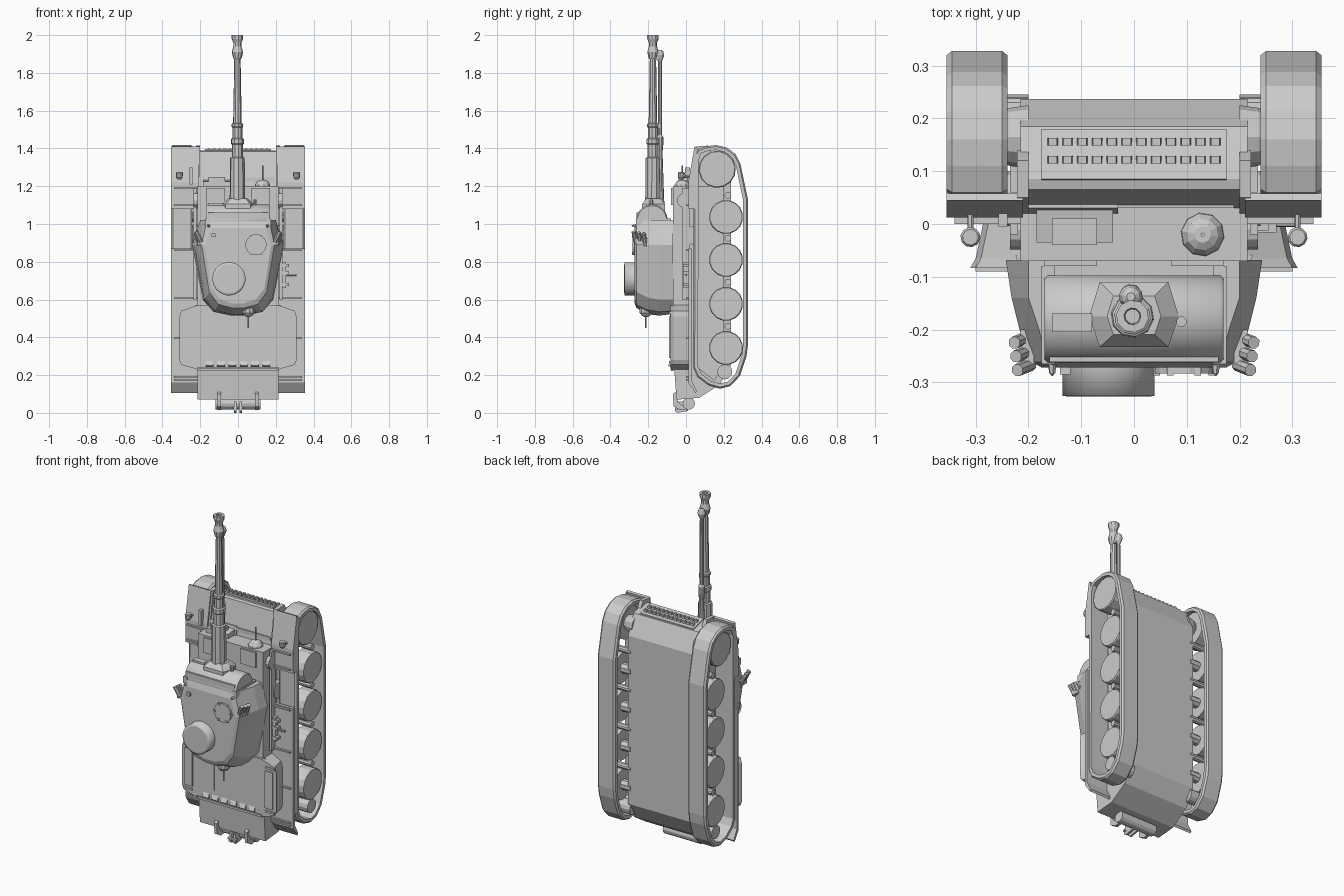
import bpy, bmesh, math
from mathutils import Vector


def mesh(name, verts, faces):
    me = bpy.data.meshes.new(name)
    me.from_pydata([tuple(v) for v in verts], [], faces)
    bm = bmesh.new()
    bm.from_mesh(me)
    bmesh.ops.recalc_face_normals(bm, faces=bm.faces)
    bm.to_mesh(me)
    bm.free()
    ob = bpy.data.objects.new(name, me)
    bpy.context.collection.objects.link(ob)
    return ob


def loft(name, rings, closed=False):
    n, m = len(rings[0]), len(rings)
    verts = [v for r in rings for v in r]
    faces = [(i*n+j, i*n+(j+1) % n, (i+1) % m*n+(j+1) % n, (i+1) % m*n+j)
             for i in range(m if closed else m-1) for j in range(n)]
    if not closed:
        faces += [tuple(range(n)), tuple(range((m-1)*n, m*n))]
    return mesh(name, verts, faces)


def prism(name, yz, x0, x1):
    return loft(name, [[(x, y, z) for y, z in yz] for x in (x0, x1)])


def box(name, x0, x1, y0, y1, z0, z1):
    return prism(name, [(y0, z0), (y1, z0), (y1, z1), (y0, z1)], x0, x1)


def lathe(name, origin, axis, prof, n=12, smooth=False):
    # profile of (distance along axis, radius)
    o, a = Vector(origin), Vector(axis).normalized()
    u = a.orthogonal().normalized()
    w = a.cross(u)
    ang = [2*math.pi*(k+.5)/n for k in range(n)]
    ob = loft(name, [[o + a*t + (u*math.cos(q) + w*math.sin(q))*r for q in ang] for t, r in prof])
    if smooth:
        for p in ob.data.polygons:
            p.use_smooth = len(p.vertices) == 4
    return ob


def rod(name, p, q, r, n=8):
    d = Vector(q) - Vector(p)
    return lathe(name, p, d, [(0, r), (d.length, r)], n)


def inset(pts, d):
    # mitred inward offset of a closed 2D outline
    out, n = [], len(pts)
    c = sum((Vector(p) for p in pts), Vector((0, 0))) / n
    for i in range(n):
        p = Vector(pts[i])
        e1, e2 = (p-Vector(pts[i-1])).normalized(), (Vector(pts[(i+1) % n])-p).normalized()
        n1, n2 = Vector((-e1.y, e1.x)), Vector((-e2.y, e2.x))
        if n1.dot(c-p) < 0:
            n1, n2 = -n1, -n2
        b = (n1+n2).normalized()
        out.append(p + b*d/max(b.dot(n1), .4))
    return out


# Hull
prism("hull", [(-.07, 1.2), (.03, 1.2), (.035, 1.24), (.065, 1.385), (.085, 1.39), (.185, 1.365), (.237, 1.25),
               (.237, .25), (.18, .15), (.07, .08), (-.05, .07), (-.062, .23), (-.07, .57)], -.215, .215)
box("glacis_rib", -.19, .19, .03, .045, 1.225, 1.245)
loft("engine_deck", [[(-w, y, .24), (w, y, .24), (w, y, .57), (-w, y, .57)] for y, w in ((-.06, .225), (-.083, .215))])
box("deck_rear_sill", -.21, .21, -.08, -.05, .222, .235)
for i in range(6):
    x = -.15 + i*.06
    prism("deck_vent", [(-.08, .24), (-.095, .25), (-.08, .28)], x-.02, x+.02)
for x in (-.1, 0, .1):
    box("deck_seam", x-.002, x+.002, -.085, -.08, .3, .56)

# Nose plate with spare track teeth
prism("nose_panel", [(.082, 1.38), (.085, 1.397), (.18, 1.373), (.18, 1.36)], -.175, .175)
for i in range(12):
    for y in (.122, .156):
        x = -.154 + i*.028
        z = 1.39 - (y-.085)*.25
        loft("nose_tooth", [[(x-w, y-.007, zz), (x+w, y-.007, zz), (x+w, y+.007, zz), (x-w, y+.007, zz)]
                            for zz, w in ((z-.01, .012), (z+.02, .008))])

# Driver visor, machine-gun dome
prism("visor_frame", [(-.035, 1.19), (-.035, 1.225), (.035, 1.235), (.035, 1.19)], -.185, -.04)
box("visor_flap", -.155, -.07, -.04, .01, 1.22, 1.25)
prism("visor_hood", [(.02, 1.2), (.037, 1.2), (.037, 1.25), (.03, 1.25)], -.2, -.03)
lathe("gun_dome", (.13, -.02, 1.195), (0, 0, 1), [(0, .042), (.015, .04), (.03, .03), (.038, .016)], 10)
rod("hull_gun", (.13, -.02, 1.22), (.13, -.02, 1.31), .004, 6)
box("driver_hatch", -.17, -.07, -.08, -.065, 1.1, 1.19)
box("gunner_hatch", .07, .17, -.08, -.065, 1.1, 1.19)

# Rear muffler and tow hooks
rod("exhaust_muffler", (-.12, .015, .05), (.12, .015, .05), .033, 12)
for x in (-.1, .1):
    prism("tow_bracket", [(-.055, .11), (-.07, .1), (-.065, .035), (-.03, .015), (.01, .02), (.01, .04),
                          (-.02, .04), (-.045, .06), (-.045, .11)], x-.009, x+.009)
for x in (-.014, .014):
    prism("tow_pintle", [(-.05, .06), (-.06, .01), (-.045, 0), (.01, .01), (.01, .06)], x-.006, x+.006)
rod("tow_pin", (-.03, -.05, .025), (.03, -.05, .025), .008)

track = [(.11, 1.412), (.06, 1.395), (.04, 1.34), (.038, .24), (.06, .19), (.12, .145), (.18, .128), (.235, .142),
         (.285, .195), (.32, .3), (.328, .36), (.328, 1.13), (.288, 1.32), (.262, 1.37), (.215, 1.405), (.16, 1.418)]

for s in (-1, 1):
    # Track belt with bevelled edges
    rings = [(.24, 0.008), (.25, 0), (.345, 0), (.355, .008), (.355, .026), (.24, .026)]
    loft("track", [[(s*x, p[0], p[1]) for p in inset(track, d)] for x, d in rings], True)
    # Running gear
    for z in (1.037, .81, .577, .344):
        lathe("road_wheel", (s*.265, .212, z), (s, 0, 0), [(0, .09), (.072, .09), (.078, .086)], 16)
        rod("wheel_axle", (s*.2, .212, z), (s*.27, .212, z), .03)
        rod("return_roller", (s*.2, .222, z+.115), (s*.335, .222, z+.115), .018, 10)
    lathe("front_wheel", (s*.265, .165, 1.29), (s, 0, 0), [(0, .099), (.075, .099), (.08, .094)], 14)
    lathe("front_hub", (s*.2, .165, 1.29), (s, 0, 0), [(0, .06), (.035, .055), (.07, .04)], 12)
    rod("rear_sprocket", (s*.2, .205, .217), (s*.34, .205, .217), .04, 12)
    prism("track_frame", [(.06, 1.2), (.06, .24), (.15, .17), (.2, .25), (.2, 1.2)], s*.21, s*.235)
    prism("nose_side_horn", [(.02, 1.2), (.05, 1.41), (.12, 1.415), (.14, 1.37), (.1, 1.2)], s*.2, s*.222)

    # Fenders in front and rear sections, with ribs
    prism("front_fender", [(.012, 1.08), (.012, 1.22), (.045, 1.41), (.058, 1.405), (.03, 1.22), (.03, 1.08)],
          s*.21, s*.355)
    prism("front_fender_side", [(.012, 1.08), (.012, 1.22), (.045, 1.41), (.06, 1.4), (.05, 1.08)], s*.35, s*.355)
    prism("rear_fender", [(.012, .87), (.012, .16), (.05, .105), (.058, .115), (.03, .17), (.03, .87)],
          s*.21, s*.355)
    for z in (.175, .19, .395, .61, .86, 1.1, 1.19):
        prism("fender_rib", [(.018, z-.004), (.0, z-.004), (.0, z+.004), (.018, z+.004)], s*.215, s*.34)
    box("fender_bar", s*.22, s*.235, -.02, .02, .6, 1.19)
    rod("side_hatch", (s*.21, -.0 + .048, .94), (s*.24, .048, .94), .052, 12)
    rod("side_port", (s*.21, -.01, 1.125), (s*.235, -.01, 1.125), .038, 12)

    # Flared air intakes beside the engine deck
    loft("air_intake", [[(s*.215, y, .23), (s*(w-.01), y, .255), (s*w, y, .28), (s*w, y, .51),
                         (s*(w-.01), y, .54), (s*.215, y, .57)] for y, w in ((.015, .283), (-.065, .3), (-.083, .31))])
    for z in (.27, .53):
        box("intake_strap", s*.24, s*.3, -.09, -.08, z-.006, z+.006)
    box("intake_lid", s*.238, s*.29, -.09, -.08, .29, .51)

    # Headlights
    lathe("headlight", (s*.31, -.025, 1.235), (0, 0, 1), [(0, .008), (.01, .017), (.035, .019), (.04, .015)], 10)
    rod("headlight_post", (s*.31, .03, 1.25), (s*.31, -.025, 1.25), .006, 6)

    # Turret smoke launchers
    for i in range(3):
        y, x = -.215 - i*.026, .222 - i*.003
        rod("smoke_tube", (s*(x-.02), y, .885 + i*.01), (s*(x+.005), y-.01, .95 + i*.005), .012)
    box("smoke_bracket", s*.19, s*.215, -.265, -.2, .89, .925)
    lathe("lifting_eye", (s*.155, -.262, .99), (0, -1, 0), [(0, .009), (.02, .006), (.026, .001)], 6)

# Tools on the fenders
box("jack_body", .235, .255, -.012, .015, .66, .8)
for z in (.68, .74, .78):
    box("jack_clamp", .225, .27, -.016, .015, z-.008, z+.008)
rod("jack_handle", (.25, .0, .73), (.31, .0, .73), .006, 6)
box("fender_tool", -.257, -.24, -.005, .02, 1.21, 1.3)

# Turret shell, rings from base to roof
def turret_ring(y, half):
    return [(x, y, z) for x, z in half] + [(-x, y, z) for x, z in reversed(half)]


loft("turret", [
    turret_ring(-.068, [(.2, 1.02), (.243, .89), (.185, .6), (.135, .54), (.035, .525)]),
    turret_ring(-.14, [(.2, 1.02), (.232, .89), (.18, .6), (.13, .535), (.035, .515)]),
    turret_ring(-.2, [(.18, 1.02), (.217, .89), (.172, .61), (.12, .545), (.035, .522)]),
    turret_ring(-.262, [(.165, 1.015), (.193, .89), (.152, .64), (.105, .575), (.03, .555)]),
    turret_ring(-.272, [(.145, .98), (.175, .88), (.14, .66), (.095, .6), (.03, .58)])])
for s in (-1, 1):
    prism("turret_cheek", [(-.08, .99), (-.08, 1.03), (-.265, 1.03), (-.265, .99)], s*.15, s*.175)
rod("turret_ring", (0, -.06, .8), (0, -.08, .8), .21, 24)

# Mantlet and collar
lathe("mantlet", (-.17, -.18, 1.02), (1, 0, 0), [(0, .077), (.006, .083), (.334, .083), (.34, .077)], 24, True)
box("mantlet_lip", -.16, .16, -.262, -.245, 1.02, 1.06)
loft("gun_collar", [[(x*k, -.175+y*k, z) for x, y in ((-.065, -.058), (.065, -.058), (.085, 0), (.065, .065),
                                                     (-.065, .065), (-.085, 0))]
                    for z, k in ((1.03, 1), (1.105, 1), (1.135, .6))])
box("mantlet_port", -.155, -.08, -.205, -.17, 1.06, 1.11)
rod("coaxial_gun", (.09, -.185, 1.04), (.09, -.185, 1.13), .01)

# Main gun with muzzle brake, and upper recoil tube
lathe("gun_barrel", (-.003, -.175, 1.08), (0, 0, 1),
      [(0, .042), (.27, .039), (.275, .03), (.34, .03), (.345, .035), (.37, .035), (.375, .027), (.43, .027),
       (.435, .031), (.45, .031), (.455, .023), (.79, .017), (.8, .024), (.83, .03), (.86, .022), (.88, .022),
       (.9, .031), (.92, .031), (.92, .016), (.89, .014)], 10)
lathe("recoil_tube", (-.006, -.138, 1.1), (0, 0, 1),
      [(0, .024), (.1, .02), (.28, .014), (.32, .018), (.36, .018), (.37, .012), (.76, .01), (.775, .017),
       (.795, .023), (.815, .017), (.822, .008)], 10)
for z in (1.43, 1.52, 1.88):
    box("tube_clamp", -.015, .01, -.17, -.135, z-.012, z+.012)

# Cupola, loader hatch, periscopes
lathe("commander_cupola", (-.048, -.26, .71), (0, -1, 0), [(0, .088), (.066, .088), (.067, .075)], 24, True)
rod("loader_hatch", (.095, -.265, .89), (.095, -.283, .89), .056, 16)
for k in range(6):
    a = k*math.pi/3
    x, z = .095+.052*math.cos(a), .89+.052*math.sin(a)
    box("hatch_clip", x-.006, x+.006, -.287, -.27, z-.006, z+.006)
box("periscope", -.14, -.12, -.285, -.265, .93, .95)

# Rear aerial
lathe("aerial_base", (.055, -.212, .56), (0, 0, -1), [(0, .035), (.03, .034), (.045, .022), (.052, .008)], 10)
rod("aerial", (.055, -.212, .52), (.055, -.212, .45), .004, 6)
